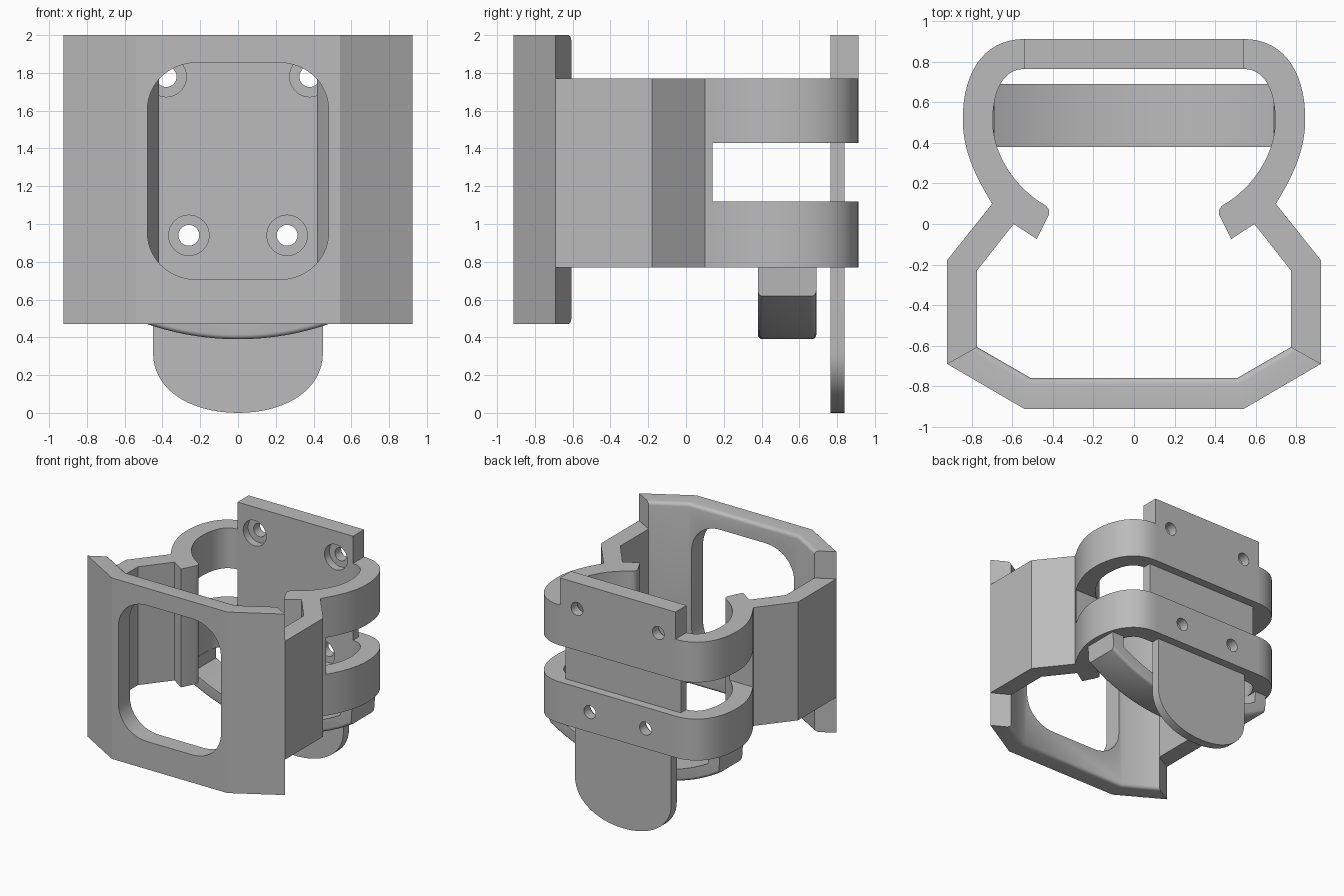
import bpy
import bmesh
import math
from mathutils import Vector, Matrix
from mathutils.geometry import interpolate_bezier

if "Cube" in bpy.data.objects:
    bpy.data.objects.remove(bpy.data.objects["Cube"])

grey = bpy.data.materials.new("plain grey")
grey.use_nodes = True
colour = (0.5, 0.5, 0.5, 1)
grey.diffuse_color = colour
grey.node_tree.nodes["Principled BSDF"].inputs["Base Color"].default_value = colour


def curve(a, ha, hb, b, n=16):
    pts = interpolate_bezier(*[Vector((*p, 0)) for p in (a, ha, hb, b)], n)
    return [(p.x, p.y) for p in pts]


def mirrored(half):
    """Close a right-hand outline with its left-hand copy."""
    return half + [(-x, y) for x, y in reversed(half) if abs(x) > 1e-5]


def prism(name, outline, lo, hi, upright=False):
    """Extrude an outline along z, or along y when upright (outline in x, z)."""
    bm = bmesh.new()
    place = (lambda p: (p[0], lo, p[1])) if upright else (lambda p: (p[0], p[1], lo))
    face = bm.faces.new([bm.verts.new(place(p)) for p in outline])
    out = bmesh.ops.extrude_face_region(bm, geom=[face])
    move = Vector((0, hi - lo, 0)) if upright else Vector((0, 0, hi - lo))
    bmesh.ops.translate(bm, vec=move, verts=[v for v in out["geom"] if isinstance(v, bmesh.types.BMVert)])
    bmesh.ops.recalc_face_normals(bm, faces=bm.faces)
    return make(name, bm)


def make(name, bm):
    mesh = bpy.data.meshes.new(name)
    bm.to_mesh(mesh)
    bm.free()
    mesh.materials.append(grey)
    obj = bpy.data.objects.new(name, mesh)
    bpy.context.collection.objects.link(obj)
    return obj


def rect(x0, x1, z0, z1):
    return [(x0, z0), (x1, z0), (x1, z1), (x0, z1)]


def cylinder(x, z, radius, y0, y1):
    ring = [math.tau * i / 32 for i in range(32)]
    return prism("cutter", [(x + radius * math.cos(a), z + radius * math.sin(a)) for a in ring], y0, y1, True)


def bevel_where(obj, width, test):
    bm = bmesh.new()
    bm.from_mesh(obj.data)
    edges = [e for e in bm.edges if test(*[v.co for v in e.verts])]
    bmesh.ops.bevel(bm, geom=edges, offset=width, segments=4, profile=0.5, affect="EDGES")
    bm.to_mesh(obj.data)
    bm.free()


def finish(obj, cutters=()):
    bpy.ops.object.select_all(action="DESELECT")
    bpy.context.view_layer.objects.active = obj
    obj.select_set(True)
    for cutter in cutters:
        mod = obj.modifiers.new("cut", "BOOLEAN")
        mod.object = cutter
        mod.operation = "DIFFERENCE"
        mod.solver = "EXACT"
        bpy.ops.object.modifier_apply(modifier=mod.name)
        bpy.data.objects.remove(cutter)
    bpy.ops.object.shade_smooth_by_angle(angle=math.radians(30))


BOTTOM, TOP = 0.77, 1.77
SLOT_LOW, SLOT_HIGH = 1.12, 1.43

# Front guard plate with bent ends, softened inner rims and a rounded window
guard = prism("front_guard", mirrored([(0.54, -0.913), (0.923, -0.69), (0.775, -0.607), (0.51, -0.76)]), 0.47, 2)
bevel_where(guard, 0.03, lambda a, b: abs(a.z - b.z) < 0.01 and max(a.y - b.y, b.y - a.y) < 0.2
            and all(abs(p.x) < 0.8 and p.y > -0.8 for p in (a, b)))
corner = [(0.48, 0.96)] + curve((0.48, 0.96), (0.48, 0.81), (0.36, 0.705), (0.21, 0.705))[1:]
corner_top = [(x, 2.56 - z) for x, z in reversed(corner)]
window = prism("cutter", mirrored(corner_top + corner), -1.1, -0.65, True)
finish(guard, [window])

# Side arms: straight wing, clamp lip and curved ring wall, with a slot
outer = curve((0.923, -0.18), (0.923, -0.18), (0.70, 0.10), (0.70, 0.10), 2)
outer += curve((0.70, 0.10), (0.78, 0.23), (0.845, 0.36), (0.845, 0.517))[1:]
outer += curve((0.845, 0.517), (0.845, 0.75), (0.74, 0.913), (0.54, 0.913))[1:]
inner = curve((0.54, 0.765), (0.65, 0.765), (0.697, 0.65), (0.697, 0.507))
inner += curve((0.697, 0.507), (0.697, 0.33), (0.57, 0.17), (0.45, 0.10))[1:]
inner += curve((0.45, 0.10), (0.42, 0.085), (0.41, 0.06), (0.425, 0.035), 6)[1:]
lip_and_wing = [(0.48, -0.074), (0.594, 0), (0.775, -0.23), (0.775, -0.607), (0.923, -0.69)]
for side, sign in (("left", 1), ("right", -1)):
    outline = [(sign * x, y) for x, y in outer + inner + lip_and_wing]
    arm = prism(side + "_arm", outline, BOTTOM, TOP)
    slot = prism("cutter", rect(*sorted((sign * 0.3, sign * 1.1)), SLOT_LOW, SLOT_HIGH), 0.14, 1.1, True)
    finish(arm, [slot])

# Back wall with a strap groove and four counterbored screw holes
wall = prism("back_wall", rect(-0.54, 0.54, BOTTOM, 2), 0.765, 0.913, True)
cuts = [prism("cutter", rect(-0.7, 0.7, SLOT_LOW, SLOT_HIGH), 0.84, 1.1, True)]
for x, z in ((0.26, 0.94), (0.38, 1.78)):
    for sign in (1, -1):
        cuts.append(cylinder(sign * x, z, 0.055, 0.6, 1.1))
        cuts.append(cylinder(sign * x, z, 0.107, 0.6, 0.83))
finish(wall, cuts)

# Tongue hanging below the back wall
tongue_half = [(0.45, BOTTOM)] + curve((0.45, 0.32), (0.45, 0.12), (0.25, 0), (0, 0))
finish(prism("tongue", mirrored(tongue_half), 0.765, 0.84, True))

# Curved support strap under the ring
sweep = [0.79 * (1 - i / 16) for i in range(17)]
RADIUS = 1.48


def arc(x, base, radius):
    return base + radius - math.sqrt(radius * radius - x * x)


under = [(0.80, BOTTOM)] + [(x, arc(x, 0.39, RADIUS)) for x in sweep]
over = [(x * 0.87, arc(x * 0.87, 0.49, RADIUS - 0.1)) for x in reversed(sweep)] + [(0.69, BOTTOM)]
left_under = [(-x, z) for x, z in reversed(under[:-1])]
left_over = [(-x, z) for x, z in reversed(over[1:])]
strap = prism("support_strap", under + left_under + left_over + over, 0.38, 0.69, True)
bevel_where(strap, 0.025, lambda a, b: abs(a.y - b.y) < 0.01 and abs(a.z - b.z) < 0.2
            and max(a.z, b.z) < BOTTOM - 0.01
            and all(p.z < arc(p.x, 0.42, RADIUS) for p in (a, b)))
finish(strap)
